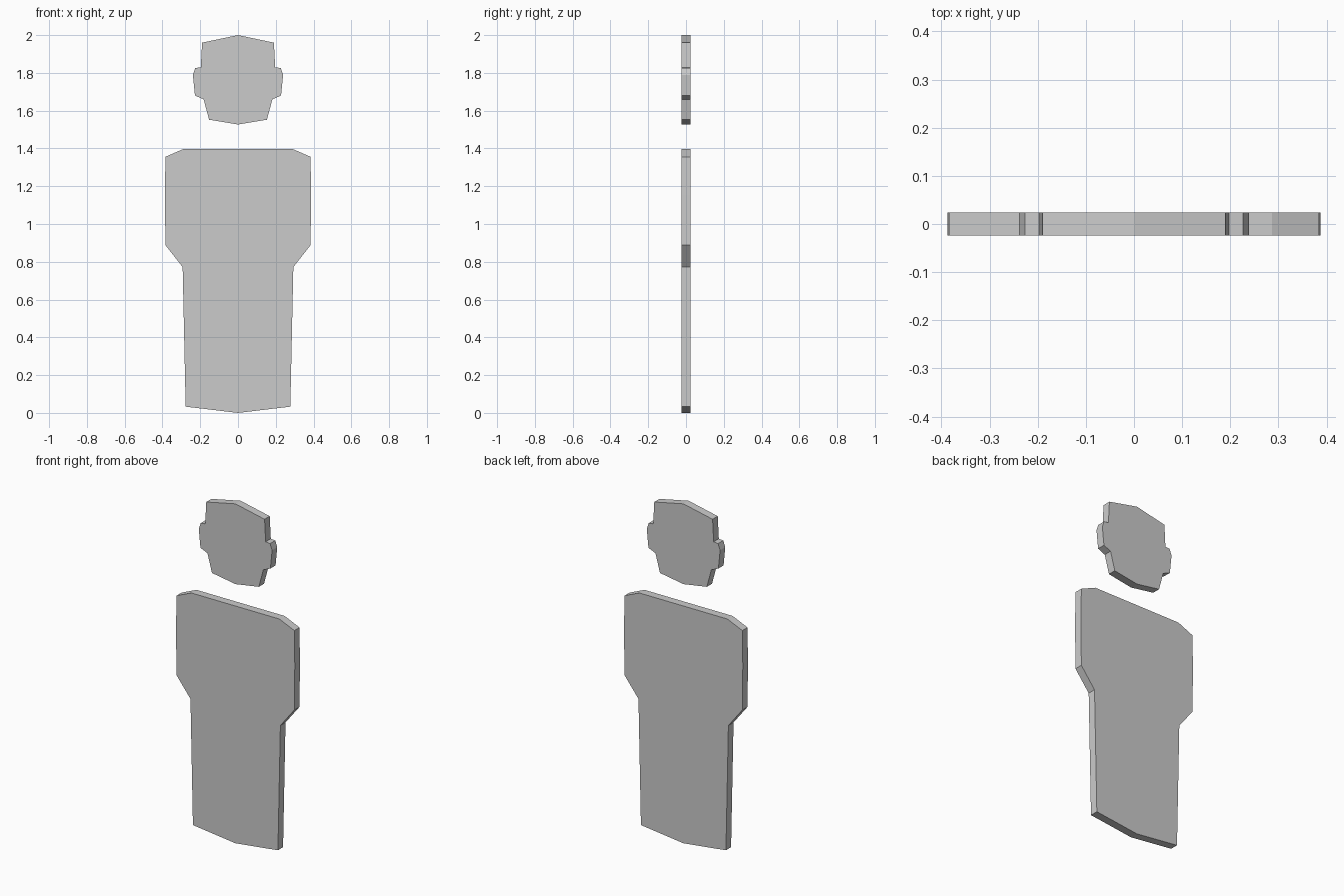
import bpy, bmesh

if "Cube" in bpy.data.objects:
    bpy.data.objects.remove(bpy.data.objects["Cube"])

HALF_THICKNESS = 0.024


def plate(name, half_profile):
    """Mirror a right-hand (x, z) outline, listed top to bottom, and extrude it in y."""
    left = [(-x, z) for x, z in reversed(half_profile) if x > 0]
    outline = half_profile + left
    bm = bmesh.new()
    front = bm.faces.new([bm.verts.new((x, -HALF_THICKNESS, z)) for x, z in outline])
    extruded = bmesh.ops.extrude_face_region(bm, geom=[front], use_keep_orig=True)
    back = [g for g in extruded["geom"] if isinstance(g, bmesh.types.BMVert)]
    bmesh.ops.translate(bm, verts=back, vec=(0, 2 * HALF_THICKNESS, 0))
    bmesh.ops.recalc_face_normals(bm, faces=bm.faces)
    mesh = bpy.data.meshes.new(name)
    bm.to_mesh(mesh)
    bm.free()
    obj = bpy.data.objects.new(name, mesh)
    bpy.context.collection.objects.link(obj)
    return obj


# Head with ear bumps
plate("head", [(0, 2.0), (0.19, 1.96), (0.197, 1.829), (0.226, 1.826), (0.239, 1.79),
               (0.228, 1.68), (0.182, 1.66), (0.153, 1.552), (0, 1.527)])

# Body with sloped shoulders, arm section and tapering lower half
plate("body", [(0.287, 1.398), (0.384, 1.356), (0.387, 1.15), (0.384, 0.888),
               (0.293, 0.772), (0.277, 0.033), (0, 0.0)])
